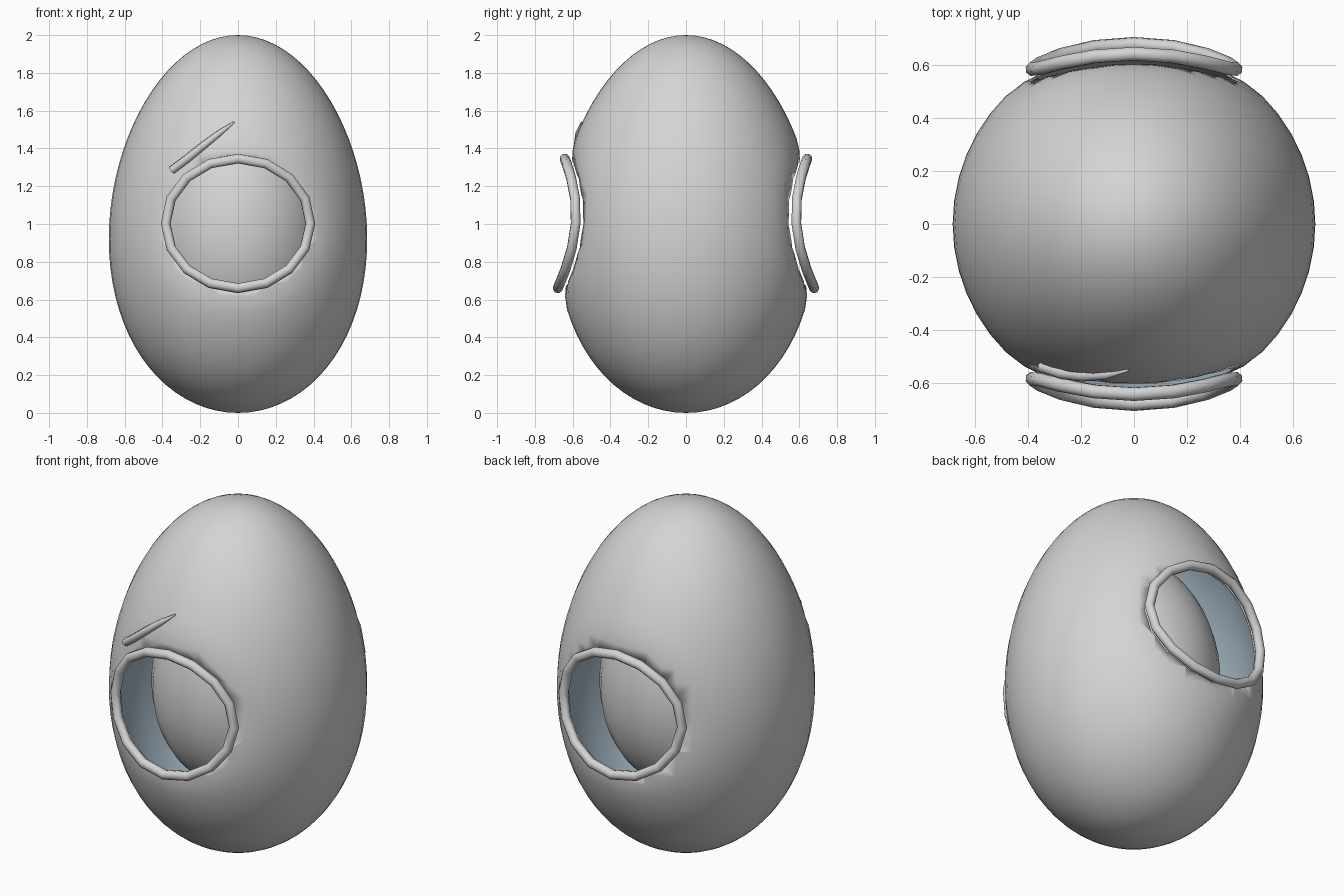
import bpy, bmesh, math

if "Cube" in bpy.data.objects:
    bpy.data.objects.remove(bpy.data.objects["Cube"])

HOLE_X, HOLE_Z = 0.383, 0.343   # half width and half height of the round openings


def material(name, rgb):
    m = bpy.data.materials.new(name)
    m.diffuse_color = (*rgb, 1)
    m.use_nodes = True
    m.node_tree.nodes["Principled BSDF"].inputs["Base Color"].default_value = m.diffuse_color
    return m


grey = material("light_grey", (0.66, 0.66, 0.66))
blue = material("lining_blue_grey", (0.38, 0.48, 0.56))


def width(t):
    """Egg width factor at height t (-1 to 1): slimmer towards the top."""
    return 0.682 - 0.055 * t


def surface_y(x, z):
    t = z - 1
    return math.sqrt(max(width(t) ** 2 * (1 - t * t) - x * x, 0))


def add(name, mesh, mats):
    ob = bpy.data.objects.new(name, mesh)
    bpy.context.collection.objects.link(ob)
    for m in mats:
        mesh.materials.append(m)
    return ob


def smooth(ob, angle=50):
    bpy.ops.object.select_all(action='DESELECT')
    ob.select_set(True)
    bpy.context.view_layer.objects.active = ob
    bpy.ops.object.shade_smooth_by_angle(angle=math.radians(angle))


def egg(name, segments, rings, sx=1.0, sz=1.0):
    bm = bmesh.new()
    bmesh.ops.create_uvsphere(bm, u_segments=segments, v_segments=rings, radius=1)
    for v in bm.verts:
        w = width(v.co.z) * sx
        v.co = (v.co.x * w, v.co.y * w, 1 + v.co.z * sz)
    mesh = bpy.data.meshes.new(name)
    bm.to_mesh(mesh)
    bm.free()
    return add(name, mesh, [grey])


def tube(name, points, radii, depth, cyclic):
    cu = bpy.data.curves.new(name, 'CURVE')
    cu.dimensions = '3D'
    cu.bevel_depth = depth
    cu.bevel_resolution = 2
    cu.use_fill_caps = not cyclic
    sp = cu.splines.new('POLY')
    sp.points.add(len(points) - 1)
    for p, co, r in zip(sp.points, points, radii):
        p.co = (*co, 1)
        p.radius = r
    sp.use_cyclic_u = cyclic
    ob = add(name, cu, [grey])
    bpy.ops.object.select_all(action='DESELECT')
    ob.select_set(True)
    bpy.context.view_layer.objects.active = ob
    bpy.ops.object.convert(target='MESH')
    ob = bpy.context.object
    smooth(ob, 60)
    return ob


# outer shell, with an oval opening cut straight through front and back
shell = egg("shell", 48, 40)
angles = [2 * math.pi * i / 16 for i in range(16)]
bm = bmesh.new()
ends = [[bm.verts.new((HOLE_X * math.cos(a), y, 1 + HOLE_Z * math.sin(a))) for a in angles]
        for y in (-1, 1)]
for i in range(16):
    j = (i + 1) % 16
    bm.faces.new((ends[0][i], ends[0][j], ends[1][j], ends[1][i]))
bm.faces.new(ends[0])
bm.faces.new(ends[1])
bmesh.ops.recalc_face_normals(bm, faces=bm.faces[:])
cut_mesh = bpy.data.meshes.new("opening_cutter")
bm.to_mesh(cut_mesh)
bm.free()
cutter = add("opening_cutter", cut_mesh, [grey])
cutter.hide_render = True
mod = shell.modifiers.new("openings", 'BOOLEAN')
mod.operation = 'DIFFERENCE'
mod.solver = 'EXACT'
mod.object = cutter
bpy.context.view_layer.update()
cut = bpy.data.meshes.new_from_object(shell.evaluated_get(bpy.context.evaluated_depsgraph_get()))
shell.modifiers.clear()
bpy.data.objects.remove(cutter)


def oval(co):
    return math.hypot(co.x / HOLE_X, (co.z - 1) / HOLE_Z)


# drop the tunnel walls, then sink the shell slightly towards each opening
bm = bmesh.new()
bm.from_mesh(cut)
bm.normal_update()
tunnel = [f for f in bm.faces
          if abs(f.normal.y) < 0.1 and oval(f.calc_center_median()) < 1.01]
bmesh.ops.delete(bm, geom=tunnel, context='FACES')
bmesh.ops.remove_doubles(bm, verts=bm.verts[:], dist=0.004)
for v in bm.verts:
    near = min(1.0, max(0.0, 1 - (oval(v.co) - 1) / 0.35))
    if near > 0 and abs(v.co.y) > 0.3:
        v.co.y -= math.copysign(0.02 * near * near, v.co.y)
bm.to_mesh(cut)
bm.free()
shell.data = cut
cut.materials.clear()
cut.materials.append(grey)
cut.materials.append(blue)
for p in cut.polygons:
    p.material_index = 0
smooth(shell)

# thin coloured lining on the inside of the shell
lining = shell.modifiers.new("lining", 'SOLIDIFY')
lining.thickness = 0.006
lining.offset = -1
lining.material_offset = 1
lining.material_offset_rim = 0

# smaller egg inside
smooth(egg("inner_egg", 32, 24, 0.67, 0.64))

# rings hugging the shell around both openings
for side, name in ((-1, "front_ring"), (1, "back_ring")):
    pts = []
    for a in angles:
        x, z = HOLE_X * math.cos(a), 1.003 + HOLE_Z * math.sin(a)
        pts.append((x, side * (surface_y(x, z) + 0.02), z))
    tube(name, pts, [1] * 16, 0.027, True)

# tapered brow stroke lying on the shell above the front opening
brow = [(-0.35, 1.285), (-0.27, 1.345), (-0.19, 1.41), (-0.10, 1.48), (-0.02, 1.54)]
tube("brow", [(x, -surface_y(x, z) - 0.003, z) for x, z in brow],
     [1, 1, 0.95, 0.75, 0.2], 0.022, False)
